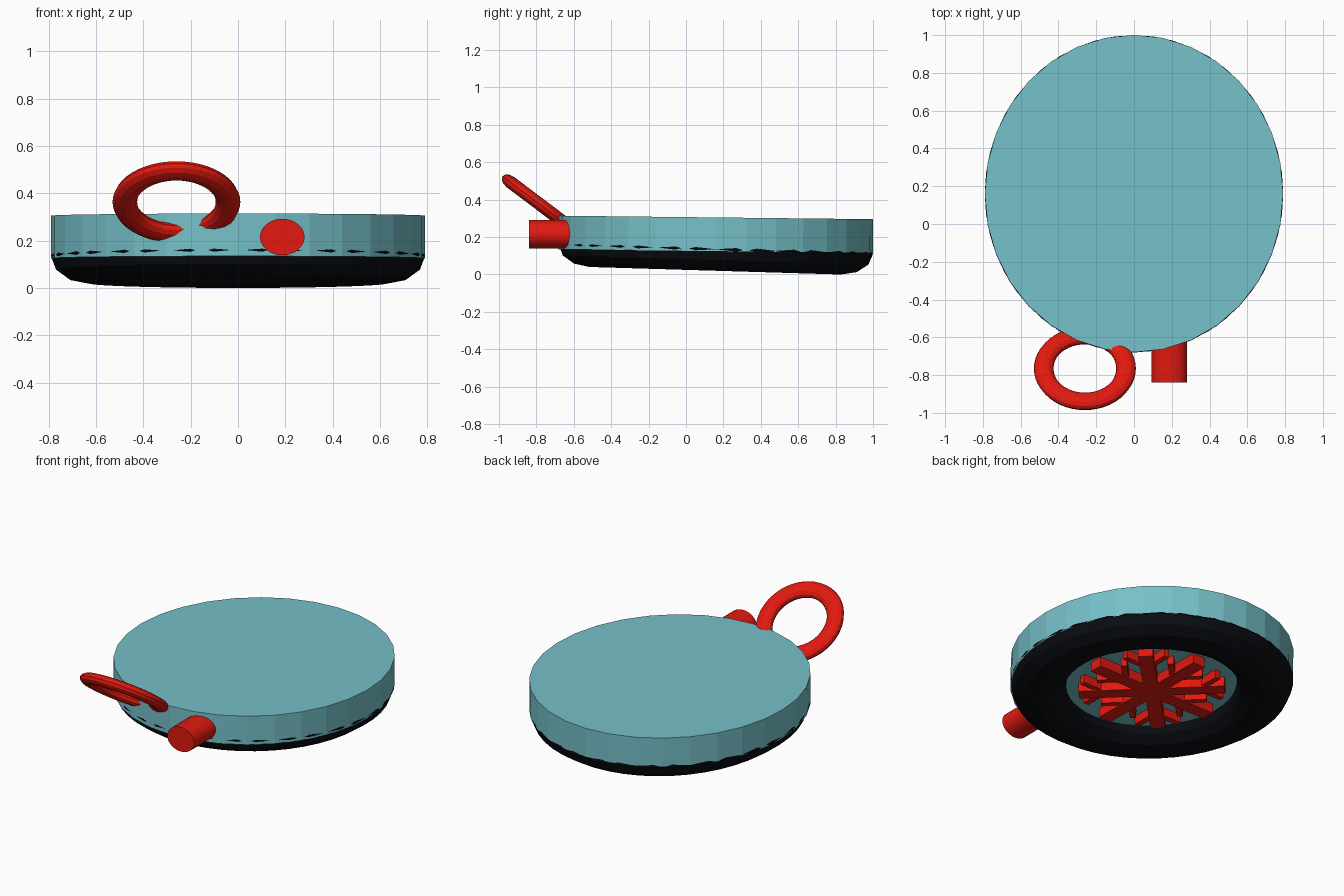
import bpy, bmesh
from math import pi, cos, sin, radians
from mathutils import Matrix, Vector

if "Cube" in bpy.data.objects:
    bpy.data.objects.remove(bpy.data.objects["Cube"])


def material(name, color):
    m = bpy.data.materials.new(name)
    m.diffuse_color = (*color, 1)
    m.use_nodes = True
    m.node_tree.nodes["Principled BSDF"].inputs["Base Color"].default_value = m.diffuse_color
    return m


TEAL = material("teal", (0.18, 0.53, 0.58))
BLACK = material("black", (0.003, 0.004, 0.006))
RED = material("red", (0.75, 0.01, 0.005))


def finish(ob, name, mat):
    ob.name = name
    ob.data.materials.append(mat)
    return ob


def cylinder(name, mat, loc, scale, rot):
    bpy.ops.mesh.primitive_cylinder_add(vertices=32, radius=1, depth=1, location=loc, rotation=rot)
    ob = bpy.context.object
    ob.scale = scale
    return finish(ob, name, mat)


def torus(name, mat, loc, major, minor, scale, rot):
    bpy.ops.mesh.primitive_torus_add(major_segments=48, minor_segments=12, major_radius=major,
                                     minor_radius=minor, location=loc, rotation=rot)
    ob = bpy.context.object
    ob.scale = scale
    return finish(ob, name, mat)


# Oval body, leaning very slightly towards the back
cylinder("body", TEAL, (0, 0.16, 0.215), (0.79, 0.84, 0.18), (-0.011, 0, 0))

# Rounded black rim under the body
rim = torus("base_rim", BLACK, (0, 0.16, 0.135), 0.8, 0.2, (0.79, 0.84, 0.575), (-0.03, 0, 0))

# Side knob
cylinder("knob", RED, (0.187, -0.69, 0.215), (0.094, 0.077, 0.30), (pi / 2, 0, 0))

# Tilted hanging ring, partly sunk into the body
torus("hanging_ring", RED, (-0.26, -0.765, 0.363), 0.218, 0.052, (1, 1, 0.65), (radians(-37), 0, 0))

# Raised snowflake on the underside
bm = bmesh.new()


def bar(start, angle, length, width, bottom, top):
    mid = start + Vector((cos(angle), sin(angle), 0)) * length / 2
    mid.z = (bottom + top) / 2
    mat = (Matrix.Translation(mid) @ Matrix.Rotation(angle, 4, 'Z')
           @ Matrix.Diagonal((length, width, top - bottom, 1)))
    bmesh.ops.create_cube(bm, size=1, matrix=mat)


for i in range(8):
    a = i * pi / 4
    direction = Vector((cos(a), sin(a), 0))
    if i < 4:
        bar(-direction * 0.42, a, 0.84, 0.085, -0.06, 0.02)
    fork = direction * (0.27 if i % 2 else 0.19)
    for side in (-1, 1):
        bar(fork, a + side * pi / 4, 0.17, 0.035, -0.052, 0.02)

mesh = bpy.data.meshes.new("snowflake")
bm.to_mesh(mesh)
bm.free()
flake = bpy.data.objects.new("snowflake", mesh)
bpy.context.collection.objects.link(flake)
flake.location = (0, 0.16, 0.125)
flake.rotation_euler.x = -0.011
finish(flake, "snowflake", RED)
